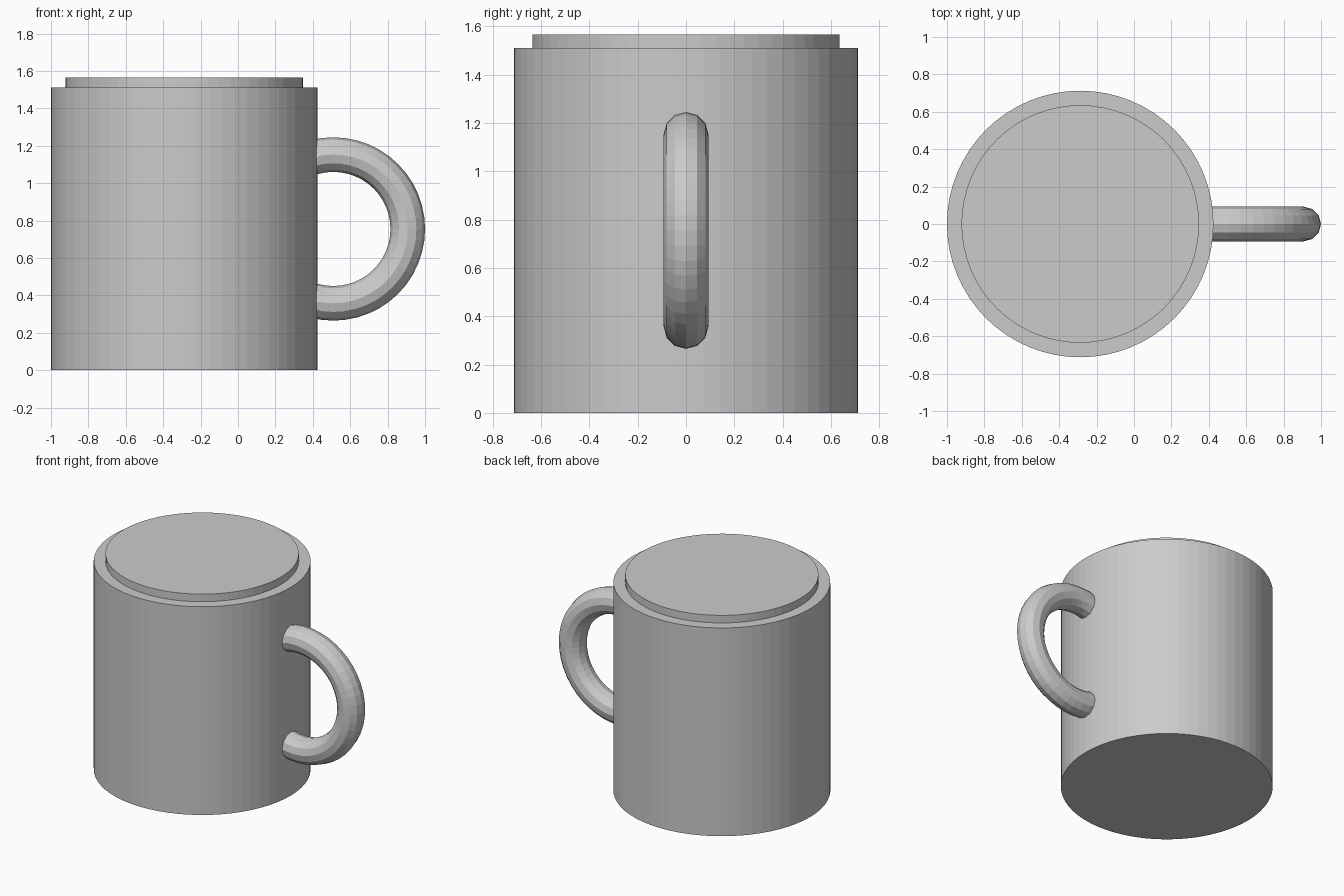
import bpy
from math import pi

if "Cube" in bpy.data.objects:
    bpy.data.objects.remove(bpy.data.objects["Cube"])

AXIS_X = -0.2875   # centre line of the cup


def cylinder(name, radius, z0, z1):
    bpy.ops.mesh.primitive_cylinder_add(
        vertices=64, radius=radius, depth=z1 - z0,
        location=(AXIS_X, 0, (z0 + z1) / 2))
    bpy.context.object.name = name


# Cup body and the slightly narrower lid disc on top
cylinder("cup_body", 0.7125, 0.0, 1.51)
cylinder("lid", 0.635, 1.51, 1.565)

# Ring handle, partly sunk into the body
bpy.ops.mesh.primitive_torus_add(
    major_segments=48, minor_segments=12,
    major_radius=0.3975, minor_radius=0.0925,
    location=(0.51, 0, 0.755), rotation=(pi / 2, 0, 0))
bpy.context.object.name = "handle"
